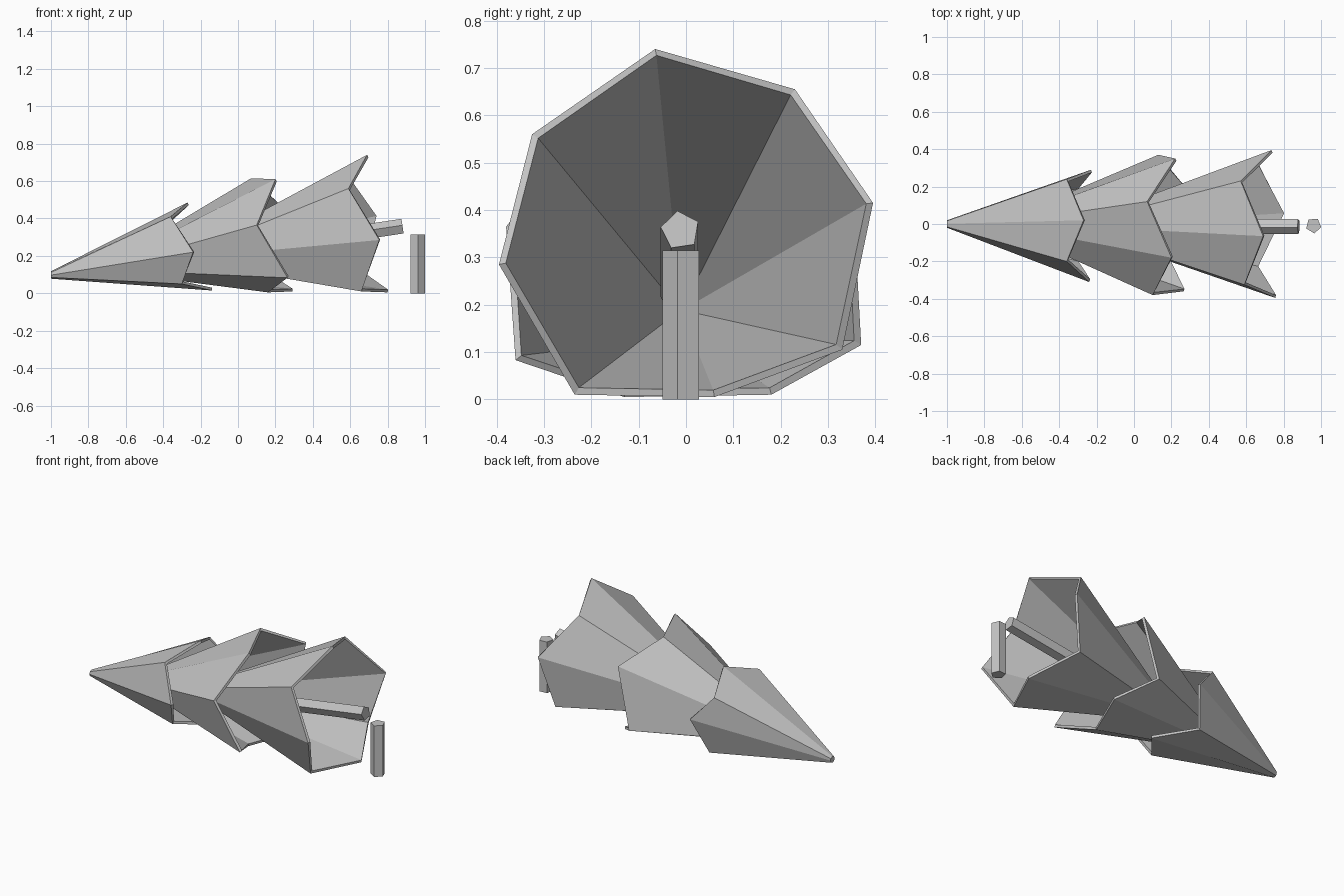
import bpy
from math import sin, cos, tau
from mathutils import Vector

cube = bpy.data.objects.get("Cube")
if cube:
    bpy.data.objects.remove(cube)

# One plain grey for everything
grey = bpy.data.materials.new("plain_grey")
grey.use_nodes = True
colour = (0.55, 0.55, 0.55, 1)
grey.diffuse_color = colour
shader = next(n for n in grey.node_tree.nodes if n.type == "BSDF_PRINCIPLED")
shader.inputs["Base Color"].default_value = colour
shader.inputs["Roughness"].default_value = 0.9


def add_object(name, verts, faces):
    mesh = bpy.data.meshes.new(name)
    mesh.from_pydata([tuple(v) for v in verts], [], faces)
    mesh.materials.append(grey)
    mesh.update()
    obj = bpy.data.objects.new(name, mesh)
    bpy.context.collection.objects.link(obj)
    return obj


def foliage_cone(name, tip, rim):
    """Hollow cone from a small blunt tip to a jagged rim, listed clockwise from behind."""
    rim = [Vector(p) for p in rim]
    tip = Vector(tip)
    n = len(rim)
    centre = sum(rim, Vector()) / n
    tip_ring = []
    for p in rim:
        spoke = p - centre
        spoke.x = 0
        tip_ring.append(tip + spoke.normalized() * 0.02)
    faces = [(i, (i + 1) % n, n + (i + 1) % n, n + i) for i in range(n)]
    faces.append(tuple(range(n, n + n)))
    obj = add_object(name, rim + tip_ring, faces)
    shell = obj.modifiers.new("shell", "SOLIDIFY")
    shell.thickness = 0.015
    shell.offset = -1
    shell.use_even_offset = True
    return obj


def pentagon_log(name, start, end, side, radius, turn):
    """Closed five-sided log between two points; side sets where the corners start."""
    start, end = Vector(start), Vector(end)
    axis = (end - start).normalized()
    side = Vector(side)
    u = (side - axis * side.dot(axis)).normalized()
    v = axis.cross(u)
    n = 5
    ring = [(u * cos(turn + tau * i / n) + v * sin(turn + tau * i / n)) * radius
            for i in range(n)]
    verts = [start + r for r in ring] + [end + r for r in ring]
    faces = [(i, (i + 1) % n, n + (i + 1) % n, n + i) for i in range(n)]
    faces += [tuple(reversed(range(n))), tuple(range(n, n + n))]
    return add_object(name, verts, faces)


# Foliage tiers of the fallen tree, long and short points alternating
foliage_cone("top_foliage", (-1, 0, 0.098), [
    (-0.27, 0.02, 0.485), (-0.36, 0.24, 0.4), (-0.23, 0.29, 0.25), (-0.3, 0.2, 0.03),
    (-0.14, -0.02, 0.015), (-0.3, -0.21, 0.05), (-0.24, -0.31, 0.22), (-0.36, -0.2, 0.41)])

foliage_cone("middle_foliage", (-0.7, 0, 0.135), [
    (0.07, 0.12, 0.615), (0.22, 0.35, 0.48), (0.13, 0.37, 0.115), (0.29, 0.18, 0.01),
    (0.16, -0.13, 0.005), (0.265, -0.36, 0.083), (0.1, -0.38, 0.365), (0.2, -0.18, 0.61)])

foliage_cone("bottom_foliage", (-0.3, -0.01, 0.19), [
    (0.69, -0.065, 0.74), (0.57, 0.23, 0.655), (0.735, 0.395, 0.415), (0.66, 0.33, 0.105),
    (0.8, 0.06, 0.005), (0.66, -0.235, 0.01), (0.755, -0.395, 0.285), (0.59, -0.325, 0.56)])

# Trunk inside the last tier, and the stump it was cut from
pentagon_log("trunk", (-0.1, -0.012, 0.21), (0.88, -0.012, 0.357), (0, 0, 1), 0.042, 0.15)
pentagon_log("stump", (0.96, -0.008, 0), (0.96, -0.008, 0.315), (0, -1, 0), 0.042, 0.08)
